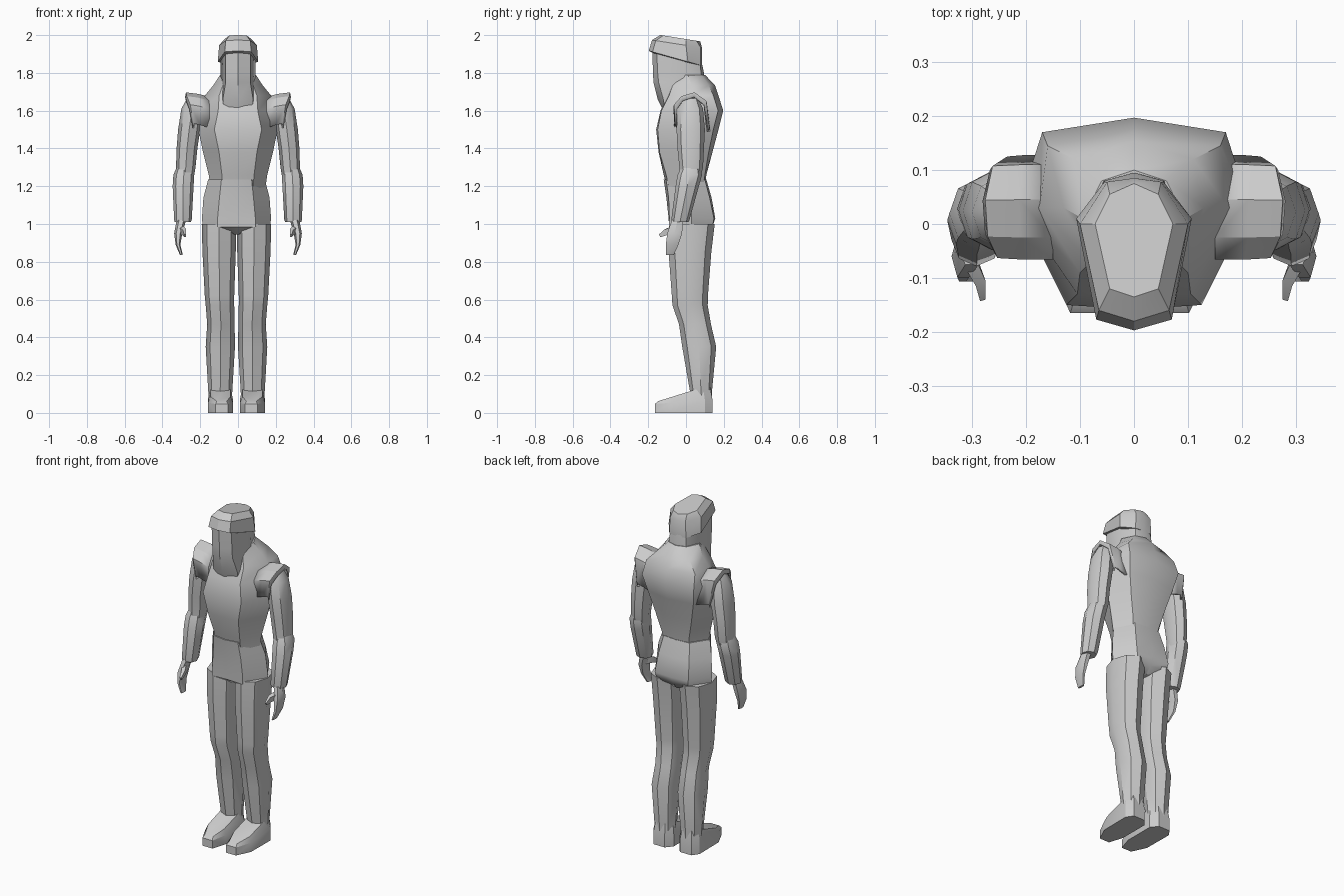
import bpy, math

grey = bpy.data.materials.new("plain_grey")
grey.diffuse_color = (0.6, 0.6, 0.6, 1)


def make(name, verts, faces, angle=40):
    me = bpy.data.meshes.new(name)
    me.from_pydata(verts, [], faces)
    me.materials.append(grey)
    ob = bpy.data.objects.new(name, me)
    bpy.context.collection.objects.link(ob)
    bpy.ops.object.select_all(action='DESELECT')
    ob.select_set(True)
    bpy.context.view_layer.objects.active = ob
    bpy.ops.object.mode_set(mode='EDIT')
    bpy.ops.mesh.select_all(action='SELECT')
    bpy.ops.mesh.normals_make_consistent(inside=False)
    bpy.ops.object.mode_set(mode='OBJECT')
    bpy.ops.object.shade_smooth_by_angle(angle=math.radians(angle))
    return ob


def loft(name, rings, angle=40):
    n = len(rings[0])
    verts = [p for r in rings for p in r]
    faces = [(i * n + j, i * n + (j + 1) % n, (i + 1) * n + (j + 1) % n, (i + 1) * n + j)
             for i in range(len(rings) - 1) for j in range(n)]
    faces += [tuple(range(n)), tuple(range(len(verts) - n, len(verts)))]
    return make(name, verts, faces, angle)


def body_ring(z, slope, yf, xc, yc, xs, ys, xb, yb, yk, dx=0):
    """Symmetric eight-point ring: front, front corner, side, back corner, back."""
    half = [(xc, yc), (xs, ys), (xb, yb)]
    pts = [(0, yf)] + half + [(0, yk)] + [(-x, y) for x, y in reversed(half)]
    return [(x + dx, y, z + slope * y) for x, y in pts]


def oval_ring(z, x0, x1, y0, y1, s, dx=0, n=8):
    """Eight-sided ring filling the given x and y range, on side s."""
    cx, cy, rx, ry = (x0 + x1) / 2, (y0 + y1) / 2, (x1 - x0) / 2, (y1 - y0) / 2
    return [(s * (cx + rx * math.cos(a)) + dx, cy + ry * math.sin(a), z)
            for a in (2 * math.pi * i / n for i in range(n))]


# Torso with chest panel, back plate and sloping neck base
loft("torso", [body_ring(*r) for r in (
    (1.19, 0, -.10, .08, -.09, .145, 0, .08, .09, .10),
    (1.26, 0, -.118, .085, -.105, .155, 0, .09, .10, .108),
    (1.38, 0, -.145, .10, -.14, .185, .01, .12, .12, .14),
    (1.50, 0, -.158, .125, -.15, .21, .02, .15, .145, .172),
    (1.60, 0, -.135, .105, -.13, .215, .03, .17, .17, .197),
    (1.68, 0, -.10, .10, -.09, .175, .03, .16, .145, .172),
    (1.735, 0, -.08, .08, -.07, .13, .03, .11, .12, .153),
    (1.79, 0, -.08, .06, -.07, .095, .01, .06, .08, .10))])

# Head running straight down into the collar
loft("head", [body_ring(*r) for r in (
    (1.60, 0, -.12, .075, -.11, .08, 0, .05, .05, .06),
    (1.66, 0, -.15, .08, -.12, .10, 0, .06, .06, .07),
    (1.75, 0, -.172, .065, -.145, .09, -.01, .06, .08, .095),
    (1.80, 0, -.175, .065, -.15, .093, -.01, .055, .08, .095),
    (1.92, 0, -.178, .065, -.155, .095, -.01, .05, .065, .07))])

# Tilted cap with a wide band and flat top
loft("cap", [body_ring(*r) for r in (
    (1.857, -.27, -.17, .06, -.15, .09, -.01, .045, .06, .065),
    (1.862, -.28, -.197, .07, -.177, .107, .01, .055, .078, .085),
    (1.946, -.155, -.18, .065, -.16, .10, 0, .05, .078, .085),
    (1.979, -.16, -.135, .045, -.12, .072, 0, .045, .055, .075))], 30)

# Pelvis
loft("pelvis", [body_ring(*r, dx=-.008) for r in (
    (.945, 0, -.03, .01, -.03, .02, .03, .01, .09, .10),
    (.985, 0, -.085, .10, -.09, .178, .03, .10, .14, .13),
    (1.03, 0, -.092, .10, -.088, .183, .03, .11, .148, .155),
    (1.14, 0, -.104, .09, -.092, .175, .02, .10, .125, .135),
    (1.235, 0, -.118, .08, -.105, .15, 0, .085, .10, .108))])

for s, side in ((1, "left"), (-1, "right")):
    # Leg
    loft(side + "_leg", [oval_ring(*r, s, -.008) for r in (
        (.06, .025, .145, .03, .138),
        (.12, .022, .150, .02, .138),
        (.35, .008, .163, -.02, .160),
        (.47, .010, .155, -.037, .132),
        (.57, .012, .163, -.072, .115),
        (.62, .012, .168, -.075, .116),
        (.85, .004, .180, -.092, .134),
        (1.00, .0, .184, -.09, .152))])

    # Shoe with flat sole and sloping top
    outline = ((.045, -.165), (.11, -.165), (.15, -.08), (.152, .10),
               (.125, .14), (.05, .14), (.018, .10), (.018, -.08))

    def shoe_ring(z, slope, k):
        return [(s * (.085 + (x - .085) * k) - .008, y * (.5 + k / 2), z + slope * y)
                for x, y in outline]
    loft(side + "_shoe", [shoe_ring(0, 0, 1), shoe_ring(.06, .08, 1),
                          shoe_ring(.108, .28, .8)], 30)

    # Upper arm
    loft(side + "_upper_arm", [oval_ring(*r, s) for r in (
        (1.24, .235, .325, -.035, .075),
        (1.30, .225, .328, -.035, .090),
        (1.40, .215, .325, -.045, .095),
        (1.50, .200, .317, -.050, .100),
        (1.61, .185, .300, -.045, .090),
        (1.665, .200, .270, -.015, .065))])

    # Forearm cuff
    loft(side + "_forearm", [oval_ring(*r, s) for r in (
        (1.01, .250, .335, -.075, .012),
        (1.02, .245, .338, -.078, .018),
        (1.20, .235, .346, -.055, .068),
        (1.26, .232, .342, -.045, .085),
        (1.30, .245, .325, -.025, .075))])

    # Hand and thumb
    loft(side + "_hand", [oval_ring(*r, s, 0, 6) for r in (
        (.835, .292, .307, -.110, -.062),
        (.89, .305, .330, -.112, -.035),
        (.95, .295, .338, -.105, -.015),
        (1.02, .275, .325, -.080, -.010))], 30)
    loft(side + "_thumb", [[(s * x, y, z) for x, y, z in ring] for ring in (
        [(.30, -.05, 1.0), (.325, -.06, .99), (.32, -.06, .95), (.295, -.05, .95)],
        [(.275, -.105, .975), (.293, -.115, .97), (.293, -.105, .94), (.278, -.10, .945)],
        [(.275, -.14, .945), (.285, -.143, .945), (.285, -.135, .93), (.276, -.133, .93)])], 30)

    # Shoulder plate arching over the arm
    arch = ((-.062, 1.52), (-.066, 1.62), (-.025, 1.665),
            (.045, 1.685), (.11, 1.64), (.128, 1.50))
    bulge = (0, .02, .04, .045, .03, .0)
    verts = []
    for x, lift, grow, squeeze in ((.15, -.012, 0, 1), (.20, .004, .3, 1),
                                   (.235, .012, 1, .97), (.24, -.012, 1, .88)):
        verts += [(s * (x + b * grow * .9), .03 + (y - .03) * squeeze,
                   z + lift) for (y, z), b in zip(arch, bulge)]
    n = len(arch)
    faces = [(c * n + i, c * n + i + 1, (c + 1) * n + i + 1, (c + 1) * n + i)
             for c in range(3) for i in range(n - 1)]
    plate = make(side + "_shoulder_plate", verts, faces, 30)
    mod = plate.modifiers.new("thickness", 'SOLIDIFY')
    mod.thickness = 0.012
    mod.offset = -1
